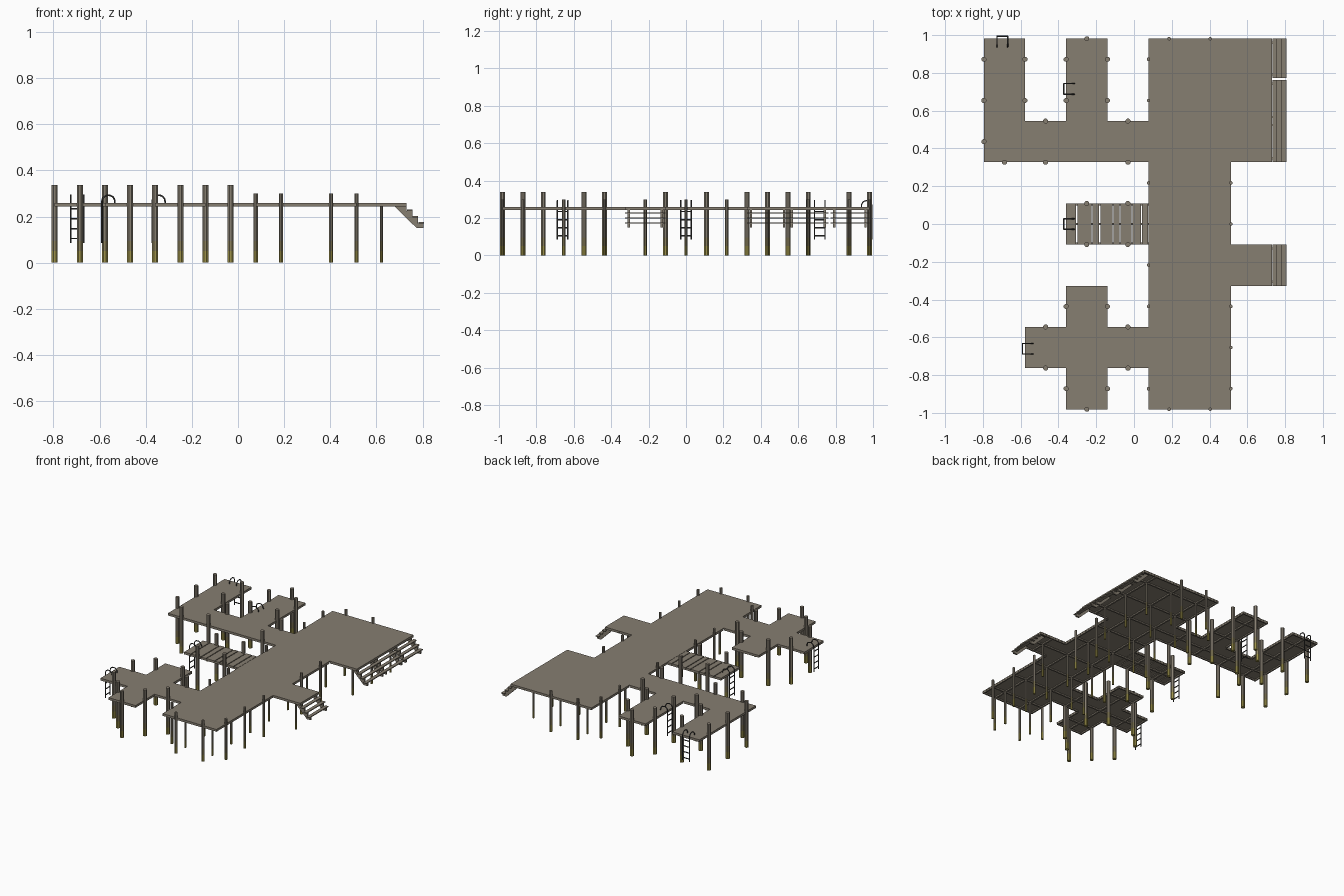
import bpy, bmesh, math
from mathutils import Matrix, Vector

if "Cube" in bpy.data.objects:
    bpy.data.objects.remove(bpy.data.objects["Cube"])

T = 0.218          # module size
H = T / 2
TOP, MID, LOW = 0.26, 0.252, 0.243


def mat(name, col):
    m = bpy.data.materials.new(name)
    m.diffuse_color = (*col, 1)
    m.use_nodes = True
    m.node_tree.nodes["Principled BSDF"].inputs["Base Color"].default_value = m.diffuse_color
    return m


WOOD = mat("weathered wood", (0.24, 0.21, 0.165))
OLIVE = mat("olive stain", (0.26, 0.22, 0.11))
ALGAE = mat("yellow algae", (0.34, 0.29, 0.07))
METAL = mat("dark metal", (0.06, 0.06, 0.058))


def finish(bm, name, mats):
    me = bpy.data.meshes.new(name)
    bmesh.ops.recalc_face_normals(bm, faces=bm.faces)
    bm.to_mesh(me)
    bm.free()
    for m in mats:
        me.materials.append(m)
    ob = bpy.data.objects.new(name, me)
    bpy.context.collection.objects.link(ob)
    return ob


def box(bm, x0, x1, y0, y1, z0, z1):
    M = Matrix.Translation(((x0 + x1) / 2, (y0 + y1) / 2, (z0 + z1) / 2))
    bmesh.ops.create_cube(bm, size=1, matrix=M @ Matrix.Diagonal((x1 - x0, y1 - y0, z1 - z0, 1)))


def cx(i): return 0.186 + T * i
def cy(j): return T * j


# layout of square deck modules
planked = {(-2, 0), (-1, 0)}
solid = {(i, j) for i in (0, 1) for j in range(-4, 5)}
solid |= {(2, 2), (2, 3), (2, 4), (2, -1)}
solid |= {(i, 2) for i in range(-4, 0)} | {(-4, 3), (-4, 4), (-2, 3), (-2, 4)}
solid |= {(i, -3) for i in (-3, -2, -1)} | {(-2, -2), (-2, -4)}
tiles = solid | planked
DIRS = [(1, 0), (-1, 0), (0, 1), (0, -1)]

# solid deck surface
bm = bmesh.new()
for i, j in sorted(solid):
    x, y = cx(i), cy(j)
    bm.faces.new([bm.verts.new((x + a * H, y + b * H, TOP))
                  for a, b in ((-1, -1), (1, -1), (1, 1), (-1, 1))])
bmesh.ops.remove_doubles(bm, verts=bm.verts, dist=0.001)
r = bmesh.ops.extrude_face_region(bm, geom=bm.faces[:], use_keep_orig=True)
bmesh.ops.translate(bm, vec=(0, 0, MID - TOP),
                    verts=[g for g in r["geom"] if isinstance(g, bmesh.types.BMVert)])
finish(bm, "deck", [WOOD])

# loose planks of the short pier
bm = bmesh.new()
cuts = [-0.359, -0.3, -0.22, -0.178, -0.109, -0.071, -0.008, 0.042, 0.081]
for a, b in zip(cuts, cuts[1:]):
    box(bm, a, b - 0.006, -H, H, MID, TOP)
finish(bm, "pier_planks", [WOOD])

# rim and cross beams under the deck
bm = bmesh.new()
w = 0.006
for i, j in sorted(tiles):
    x, y = cx(i), cy(j)
    box(bm, x - H, x + H, y - w, y + w, LOW, MID)
    box(bm, x - w, x + w, y - H, y + H, LOW, MID)
    for a, b in DIRS:
        if (i + a, j + b) in tiles:
            continue
        if a:
            e = x + a * (H - 0.006)
            box(bm, e - 0.005, e + 0.005, y - H, y + H, LOW, MID)
        else:
            e = y + b * (H - 0.006)
            box(bm, x - H, x + H, e - 0.005, e + 0.005, LOW, MID)
finish(bm, "deck_beams", [WOOD])


# piles: stacked rings so the wet foot can be coloured by height
def pile(bm, x, y, rad, top):
    zs = [0, 0.05, 0.095, top]
    n = 8
    rings = [[bm.verts.new((x + rad * math.cos((k + .5) * math.tau / n),
                            y + rad * math.sin((k + .5) * math.tau / n), z))
              for k in range(n)] for z in zs]
    for s in range(3):
        for k in range(n):
            q = (k + 1) % n
            f = bm.faces.new((rings[s][k], rings[s][q], rings[s + 1][q], rings[s + 1][k]))
            f.material_index = 2 - s
    bm.faces.new(rings[0][::-1]).material_index = 2
    bm.faces.new(rings[-1])


bare_edges = {(-2, 2, 0, -1), (-2, -2, 0, 1), (-4, 4, 0, 1), (-2, 0, -1, 0), (-3, -3, -1, 0)}
big, small, under = bmesh.new(), bmesh.new(), bmesh.new()
for i, j in sorted(tiles):
    if i >= 0:
        pile(under, cx(i), cy(j), 0.0075, LOW + 0.004)
    for a, b in DIRS:
        if i == 2 or (i + a, j + b) in tiles or (i, j, a, b) in bare_edges:
            continue
        x, y = cx(i) + a * H, cy(j) + b * H
        if i < 0:
            pile(big, x, y, 0.014, 0.338)
        else:
            pile(small, x, y, 0.0095, 0.30)
for b_, nm in ((big, "mooring_piles"), (small, "edge_piles"), (under, "support_posts")):
    finish(b_, nm, [WOOD, OLIVE, ALGAE])

# stairs on the east side: toothed stringers and open treads
prof = [(0.68, 0.243), (0.731, 0.243), (0.731, 0.224), (0.756, 0.224), (0.756, 0.197),
        (0.781, 0.197), (0.781, 0.170), (0.805, 0.170), (0.805, 0.15), (0.775, 0.15)]
for j in (-1, 2, 3, 4):
    bm = bmesh.new()
    y0, y1 = cy(j) - H, cy(j) + H
    if j == 4:
        y0 += 0.009
    for ys in (y0 + 0.015, y1 - 0.027):
        f = bm.faces.new([bm.verts.new((x, ys, z)) for x, z in prof])
        r = bmesh.ops.extrude_face_region(bm, geom=[f], use_keep_orig=True)
        bmesh.ops.translate(bm, vec=(0, 0.012, 0),
                            verts=[g for g in r["geom"] if isinstance(g, bmesh.types.BMVert)])
    for k in range(3):
        x = 0.732 + 0.025 * k
        box(bm, x, x + 0.0245, y0, y1, 0.224 - 0.027 * k, 0.230 - 0.027 * k)
    finish(bm, "stairs", [WOOD])


# ladders with hooped handrails
def ladder(origin, out):
    o, d = Vector(origin), Vector(out)
    side = Vector((-d.y, d.x, 0))
    up = Vector((0, 0, 1))
    cu = bpy.data.curves.new("ladder", "CURVE")
    cu.dimensions = "3D"
    cu.bevel_depth = 0.0036
    cu.bevel_resolution = 1
    cu.use_fill_caps = True
    cu.materials.append(METAL)

    def path(pts):
        s = cu.splines.new("POLY")
        s.points.add(len(pts) - 1)
        for p, c in zip(s.points, pts):
            p.co = (*c, 1)

    for sg in (-1, 1):
        b = o + side * 0.028 * sg
        pts = [b + d * 0.013 + up * 0.085]
        for k in range(9):
            t = math.pi * k / 8
            pts.append(b + d * (-0.015 + 0.028 * math.cos(t)) + up * (0.266 + 0.027 * math.sin(t)))
        pts.append(b - d * 0.043 + up * 0.258)
        path(pts)
    for z in (0.105, 0.148, 0.191, 0.234):
        c = o + d * 0.013 + up * z
        path([c - side * 0.028, c + side * 0.028])
    bpy.context.collection.objects.link(bpy.data.objects.new("ladder", cu))


ladder((-0.697, 4.5 * T, 0), (0, 1, 0))
ladder((-0.359, 0.715, 0), (-1, 0, 0))
ladder((-0.359, 0, 0), (-1, 0, 0))
ladder((-0.577, -0.66, 0), (-1, 0, 0))
